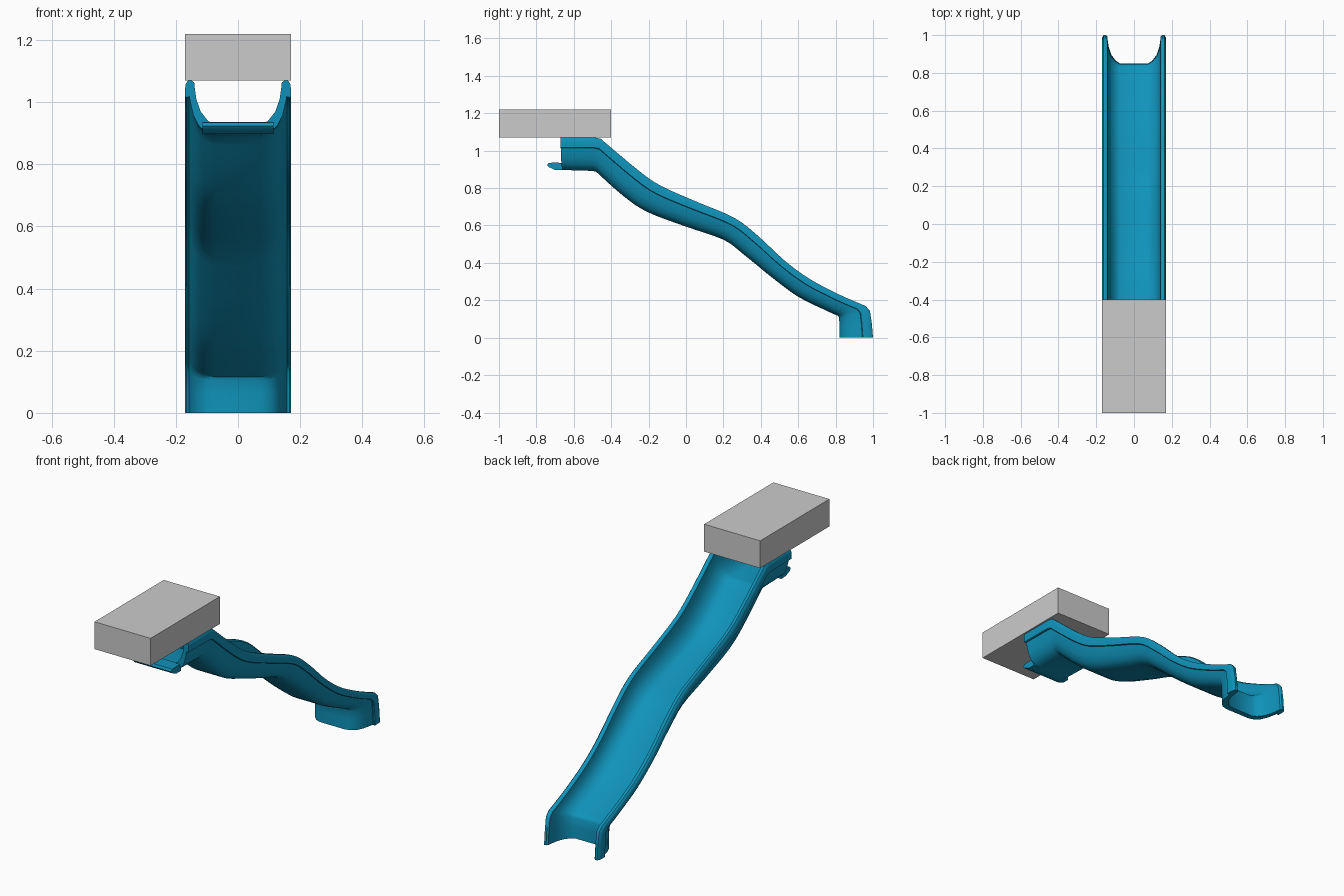
import bpy, bmesh, math
from mathutils import Vector

if "Cube" in bpy.data.objects:
    bpy.data.objects.remove(bpy.data.objects["Cube"])

blue = bpy.data.materials.new("slide_blue")
blue.diffuse_color = (0.005, 0.29, 0.49, 1)
blue.use_nodes = True
blue.node_tree.nodes["Principled BSDF"].inputs["Base Color"].default_value = blue.diffuse_color


def make_object(name, bm, mat=None, smooth=None):
    bmesh.ops.recalc_face_normals(bm, faces=bm.faces)
    me = bpy.data.meshes.new(name)
    bm.to_mesh(me)
    bm.free()
    ob = bpy.data.objects.new(name, me)
    bpy.context.collection.objects.link(ob)
    if mat:
        me.materials.append(mat)
    if smooth:
        bpy.ops.object.select_all(action='DESELECT')
        ob.select_set(True)
        bpy.context.view_layer.objects.active = ob
        bpy.ops.object.shade_smooth_by_angle(angle=math.radians(smooth))
    return ob


def loft(rings):
    """Skin closed rings and cap both ends."""
    bm = bmesh.new()
    rows = [[bm.verts.new(p) for p in r] for r in rings]
    n = len(rows[0])
    for a, b in zip(rows, rows[1:]):
        for i in range(n):
            j = (i + 1) % n
            bm.faces.new((a[i], a[j], b[j], b[i]))
    bm.faces.new(rows[0])
    bm.faces.new(rows[-1])
    return bm


def spline(pts, steps):
    """Catmull-Rom curve through 4D stations."""
    ext = [pts[0]] + pts + [pts[-1]]
    out = []
    for p0, p1, p2, p3 in zip(ext, ext[1:], ext[2:], ext[3:]):
        for k in range(steps):
            t = k / steps
            out.append(p1 + 0.5 * t * ((p2 - p0) + t * ((2 * p0 - 5 * p1 + 4 * p2 - p3)
                       + t * (3 * p1 - p0 - 3 * p2 + p3))))
    return out + [pts[-1]]


# Half cross-section (x, height fraction): inside, rolled rim, skirt, outside
half = [(0.075, .17), (0.097, .25), (0.12, .42), (0.134, .65), (0.139, .85), (0.141, .96),
        (0.149, 1), (0.161, 1), (0.168, .94), (0.17, .86), (0.17, .70), (0.165, .68),
        (0.157, .70), (0.153, .58), (0.144, .36), (0.128, .17), (0.105, .05), (0.075, 0)]
section = half + [(-x, h) for x, h in reversed(half)]

# Stations: floor underside y, z and matching rim y, z
entry = [Vector(s) for s in [(-.665, .897, -.672, 1.07), (-.50, .892, -.485, 1.07)]]
run = [Vector(s) for s in [
    (-.48, .887, -.455, 1.063), (-.34, .762, -.25, .891), (-.21, .674, -.13, .81),
    (0, .594, .055, .728), (.20, .524, .26, .64), (.31, .444, .39, .54),
    (.455, .326, .53, .41), (.60, .219, .66, .315), (.75, .145, .80, .24),
    (.80, .122, .90, .195)]]
exit_turn = [Vector(s) for s in [
    (.815, .116, .96, .17), (.819, .105, .983, .145),
    (.82, .06, .993, .08), (.82, 0, 1.0, 0)]]

# Wavy chute with rolled rims
rings = [[(x, s[0] + h * (s[2] - s[0]), s[1] + h * (s[3] - s[1])) for x, h in section]
         for s in entry + spline(run, 4) + exit_turn]
make_object("slide_chute", loft(rings), blue, 40)

# Entry lip hooked onto the platform side
lip = [(-.66, .897), (-.70, .897), (-.735, .913), (-.742, .923), (-.735, .935), (-.70, .936), (-.66, .935)]
make_object("entry_lip", loft([[(x, y, z) for y, z in lip] for x in (-.115, .115)]), blue, 40)

# Platform block at the top
bm = bmesh.new()
bmesh.ops.create_cube(bm, size=1)
for v in bm.verts:
    v.co = (v.co.x * 0.34, v.co.y * 0.6 - 0.7, v.co.z * 0.15 + 1.145)
make_object("platform_block", bm)
